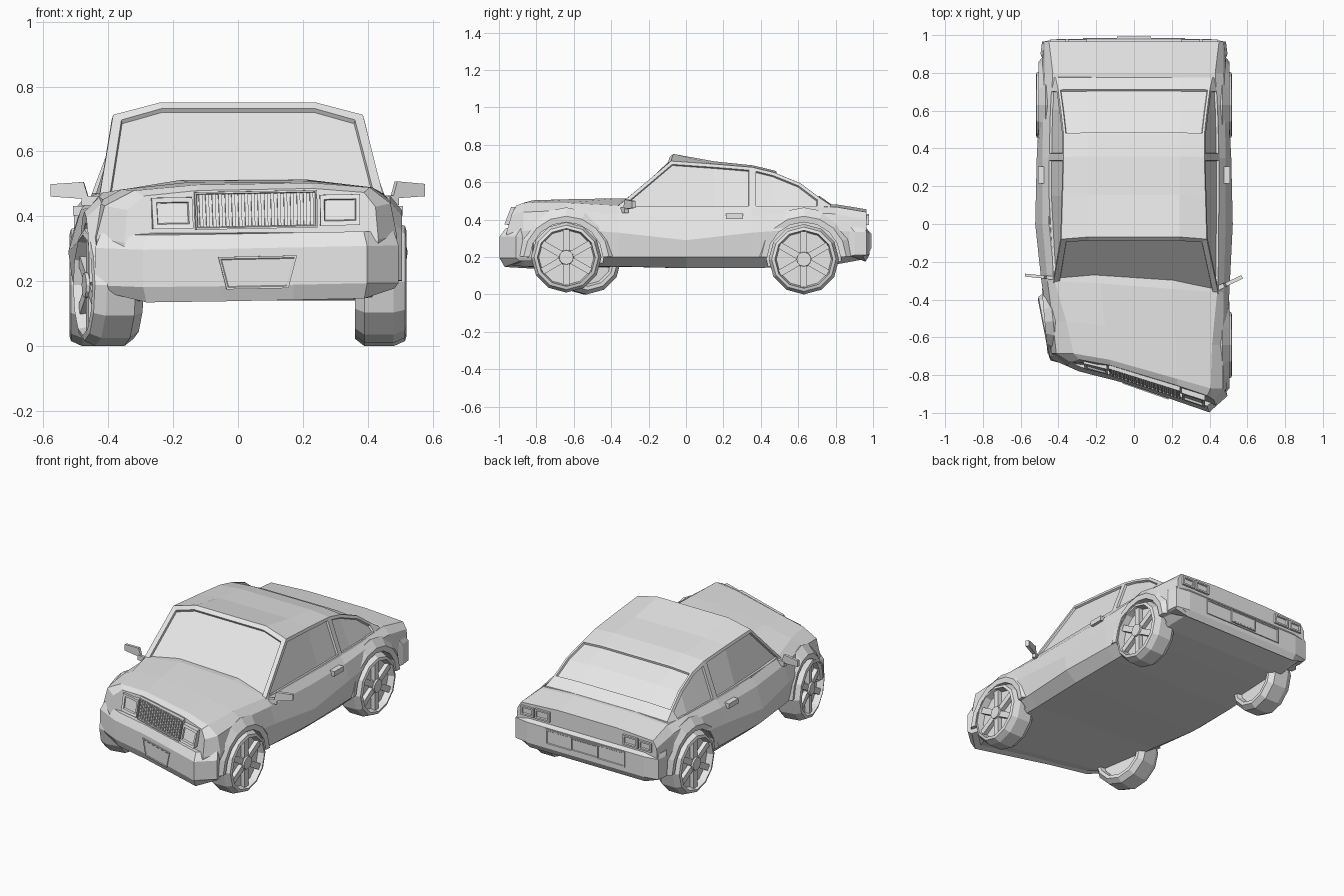
import bpy, bmesh, math
from mathutils import Matrix, Vector

if "Cube" in bpy.data.objects:
    bpy.data.objects.remove(bpy.data.objects["Cube"])

paint = bpy.data.materials.new("light_grey")
paint.diffuse_color = (0.8, 0.8, 0.8, 1)
paint.use_nodes = True
paint.node_tree.nodes["Principled BSDF"].inputs["Base Color"].default_value = paint.diffuse_color


def crush(v):
    """Lean the nose back, then push the front left corner back and inwards."""
    x, y, z = v
    if y < -0.9 and z > 0.36:
        y += 0.4 * (z - 0.36)
    t = (max(0, -0.08 - y) / 0.92) ** 1.15
    k = max(0, min(0.22, 0.12 - 0.30 * x))
    u = min(1, x / 0.45)
    side = 1 - u if u > -0.8 else 1.8 + 2.6 * (u + 0.8)
    return Vector((x + 0.06 * t * side, y + k * t, z - 0.008 * t * side))


def finish(bm, name, bend=True):
    bmesh.ops.recalc_face_normals(bm, faces=bm.faces)
    if bend:
        for v in bm.verts:
            v.co = crush(v.co)
    me = bpy.data.meshes.new(name)
    bm.to_mesh(me)
    bm.free()
    ob = bpy.data.objects.new(name, me)
    bpy.context.collection.objects.link(ob)
    me.materials.append(paint)
    return ob


def loft(bm, rings):
    """Skin closed rings of points; returns side faces and both caps."""
    vs = [[bm.verts.new(p) for p in r] for r in rings]
    n = len(vs[0])
    grid = [[bm.faces.new((a[j], a[(j + 1) % n], b[(j + 1) % n], b[j])) for j in range(n)]
            for a, b in zip(vs, vs[1:])]
    caps = bm.faces.new(vs[0]), bm.faces.new(vs[-1][::-1])
    bmesh.ops.recalc_face_normals(bm, faces=bm.faces)
    return grid, caps


def sink(bm, faces, rim, depth):
    """Flat rim followed by a steep step down."""
    bmesh.ops.inset_region(bm, faces=faces, thickness=rim, depth=0, use_even_offset=True)
    bmesh.ops.inset_region(bm, faces=faces, thickness=0.003, depth=-depth, use_even_offset=True)


def box(bm, x0, x1, y0, y1, z0, z1, mat=Matrix()):
    m = mat @ Matrix.Translation(((x0 + x1) / 2, (y0 + y1) / 2, (z0 + z1) / 2))
    m = m @ Matrix.Diagonal((x1 - x0, y1 - y0, z1 - z0, 1))
    bmesh.ops.create_cube(bm, size=1, matrix=m)


def panel(name, pts, y_out, y_in, rim=0.010, depth=0.008):
    """Raised four sided panel with a sunken middle, on the front or rear."""
    bm = bmesh.new()
    _, caps = loft(bm, [[(x, y, z) for x, z in pts] for y in (y_out, y_in)])
    sink(bm, [caps[0]], rim, depth)
    return finish(bm, name)


def rect(x0, x1, z0, z1):
    return [(x0, z0), (x1, z0), (x1, z1), (x0, z1)]


# Lower body: half sections mirrored, lofted from nose to tail
sections = [
    (-0.96, [(.36, .16), (.42, .20), (.43, .33), (.42, .43), (.38, .475), (.20, .49)]),
    (-0.87, [(.40, .15), (.48, .20), (.49, .34), (.47, .44), (.40, .49), (.20, .507)]),
    (-0.64, [(.42, .15), (.48, .20), (.49, .35), (.47, .45), (.41, .49), (.20, .512)]),
    (-0.36, [(.42, .15), (.49, .20), (.505, .33), (.475, .43), (.44, .475), (.20, .515)]),
    (0.00, [(.44, .14), (.51, .20), (.523, .29), (.485, .42), (.45, .465), (.20, .47)]),
    (0.35, [(.44, .14), (.50, .20), (.515, .33), (.485, .42), (.45, .465), (.20, .47)]),
    (0.63, [(.43, .15), (.49, .20), (.50, .35), (.48, .44), (.44, .47), (.20, .48)]),
    (0.80, [(.43, .16), (.48, .20), (.49, .34), (.475, .43), (.43, .468), (.20, .482)]),
    (0.965, [(.40, .19), (.47, .22), (.48, .33), (.475, .40), (.45, .44), (.20, .455)]),
]
bm = bmesh.new()
loft(bm, [[(x, y, z) for x, z in h] + [(-x, y, z) for x, z in h[::-1]] for y, h in sections])
body = finish(bm, "body", bend=False)

# Shallow wheel wells cut out of the body
AXLES = (-0.64, 0.63)
bm = bmesh.new()
for y in AXLES:
    for s in (-1, 1):
        m = Matrix.Translation((s * 0.545, y, 0.19)) @ Matrix.Rotation(math.pi / 2, 4, 'Y')
        bmesh.ops.create_cone(bm, cap_ends=True, segments=16, radius1=0.2, radius2=0.2,
                              depth=0.2, matrix=m)
cutter = finish(bm, "wheel_well_cutter", bend=False)
cutter.hide_render = True
mod = body.modifiers.new("wells", 'BOOLEAN')
mod.operation, mod.solver, mod.object = 'DIFFERENCE', 'EXACT', cutter
bpy.context.view_layer.update()
cut = bpy.data.meshes.new_from_object(body.evaluated_get(bpy.context.evaluated_depsgraph_get()))
body.modifiers.clear()
bpy.data.objects.remove(cutter)
# Open the body below the cabin, then bend it
bm = bmesh.new()
bm.from_mesh(cut)
hidden = [f for f in bm.faces if f.normal.z > .9 and .05 < f.calc_center_median().y < .55
          and f.calc_center_median().z > .45]
bmesh.ops.delete(bm, geom=hidden, context='FACES')
for v in bm.verts:
    v.co = crush(v.co)
bm.to_mesh(cut)
bm.free()
body.data = cut

# Cabin: belt y, belt half width, roof y, roof half width, roof edge z, crown
posts = [
    (-0.385, .450, -0.08, .385, .713, .038),
    (0.15, .455, 0.15, .378, .697, .014),
    (0.355, .455, 0.355, .372, .680, .010),
    (0.47, .453, 0.47, .372, .652, .010),
    (0.61, .450, 0.61, .388, .595, .008),
    (0.72, .443, 0.72, .403, .513, .007),
    (0.78, .435, 0.775, .415, .476, .006),
]
rings = []
for yb, xb, yr, xr, zr, c in posts:
    half = [(xb, yb, .455), (xr, yr, zr), (.24, yr + .3 * c, zr + c)]
    rings.append([(-x, y, z) for x, y, z in half] + half[::-1])
bm = bmesh.new()
g, caps = loft(bm, rings)
sink(bm, [caps[0]], .028, .014)
sink(bm, [g[i][j] for i in (3, 4) for j in (1, 2, 3)], .012, .012)
for j in (0, 4):
    sink(bm, [g[0][j], g[1][j]], .018, .012)
    sink(bm, [g[2][j], g[3][j], g[4][j]], .018, .012)
bmesh.ops.delete(bm, geom=[row[5] for row in g], context='FACES')
finish(bm, "cabin")


# Bumpers: plan outline stacked through four levels, lower corners lifted
def bumper(name, plan, levels):
    bm = bmesh.new()
    full = plan + [(-x, y) for x, y in plan[::-1]]
    loft(bm, [[(x * s, y * s, z + (.03 if i == 0 and abs(x) > .45 else 0)) for x, y in full]
              for i, (z, s) in enumerate(levels)])
    finish(bm, name)


bumper("front_bumper", [(.47, -.82), (.495, -.91), (.39, -1.0), (.13, -1.0)],
       [(.148, .975), (.195, 1), (.31, 1), (.355, .97)])
bumper("rear_bumper", [(.47, .84), (.495, .90), (.487, .965), (.40, .98)],
       [(.175, .98), (.21, 1), (.335, 1), (.36, .98)])

# Front and rear details
for s, side in ((-1, "left"), (1, "right")):
    panel(side + "_headlight", rect(s * .225, s * .365, .375, .47), -.988, -.95, .014, .012)
    panel(side + "_tail_light", rect(s * .25, s * .35, .37, .43), .978, .955)
    panel(side + "_tail_marker", rect(s * .36, s * .445, .37, .425), .978, .955)
panel("grille_surround", rect(-.215, .215, .37, .485), -.986, -.95, .005, .010)
bm = bmesh.new()
for i in range(18):
    x = -.195 + i * .39 / 17
    box(bm, x - .006, x + .006, -.986, -.96, .378, .478)
finish(bm, "grille_bars")
panel("front_plate", [(-.11, .185), (.11, .185), (.14, .285), (-.14, .285)], -1.008, -.98, .006, .003)
panel("rear_plate_recess", rect(-.27, .27, .235, .33), .986, .96, .008, .004)
panel("rear_plate", rect(-.09, .09, .245, .325), .992, .97, .006, .003)

# Wheel arch flares
for y in AXLES:
    for s, side in ((-1, "left"), (1, "right")):
        bm = bmesh.new()
        arcs = []
        for i in range(9):
            a = math.radians(3 + 174 * i / 8)
            arcs.append([(s * x, y + r * math.cos(a), .19 + r * math.sin(a)) for r, x in
                         ((.196, .45), (.196, .502), (.228, .506), (.275, .468), (.25, .43))])
        loft(bm, arcs)
        finish(bm, side + ("_front" if y < 0 else "_rear") + "_arch")


# Wheels: lathed tyre, dished on both sides, with spokes and hub
def wheel(name, pos, turn):
    prof = [(.135, -.05), (.145, -.08), (.165, -.08), (.188, -.05), (.188, .04), (.172, .075),
            (.155, .08), (.147, .04)]
    bm = bmesh.new()
    angs = [i * math.pi / 6 for i in range(12)]
    loft(bm, [[(x, r * math.sin(a), -r * math.cos(a)) for a in angs] for r, x in prof])
    for i in range(6):
        box(bm, .035, .066, -.018, .018, .02, .148, Matrix.Rotation(i * math.pi / 3, 4, 'X'))
    m = Matrix.Translation((.058, 0, 0)) @ Matrix.Rotation(math.pi / 2, 4, 'Y')
    bmesh.ops.create_cone(bm, cap_ends=True, segments=12, radius1=.042, radius2=.038,
                          depth=.036, matrix=m)
    bm.transform(Matrix.Translation(pos) @ Matrix.Rotation(turn, 4, 'Z'))
    finish(bm, name, bend=False)


wheel("right_front_wheel", (.44, -.64, .198), 0)
wheel("left_front_wheel", (-.40, -.54, .188), math.pi + math.radians(11))
wheel("right_rear_wheel", (.44, .63, .188), 0)
wheel("left_rear_wheel", (-.44, .63, .188), math.pi)

# Door handles and wing mirrors
for s, side in ((-1, "left"), (1, "right")):
    bm = bmesh.new()
    box(bm, s * .475, s * .508, .215, .305, .402, .432)
    finish(bm, side + "_door_handle")
    bm = bmesh.new()
    m = Matrix.Translation((s * .455, -.335, 0)) @ Matrix.Rotation(s * math.radians(25 if s > 0 else 8), 4, 'Z')
    box(bm, s * -.02, s * .04, -.012, .012, .435, .465, m)
    loft(bm, [[m @ Vector((s * x, y, z)) for x, z in ((.02, .455), (.13, .462), (.13, .50), (.035, .508))]
              for y in (-.010, .010)])
    finish(bm, side + "_mirror")
